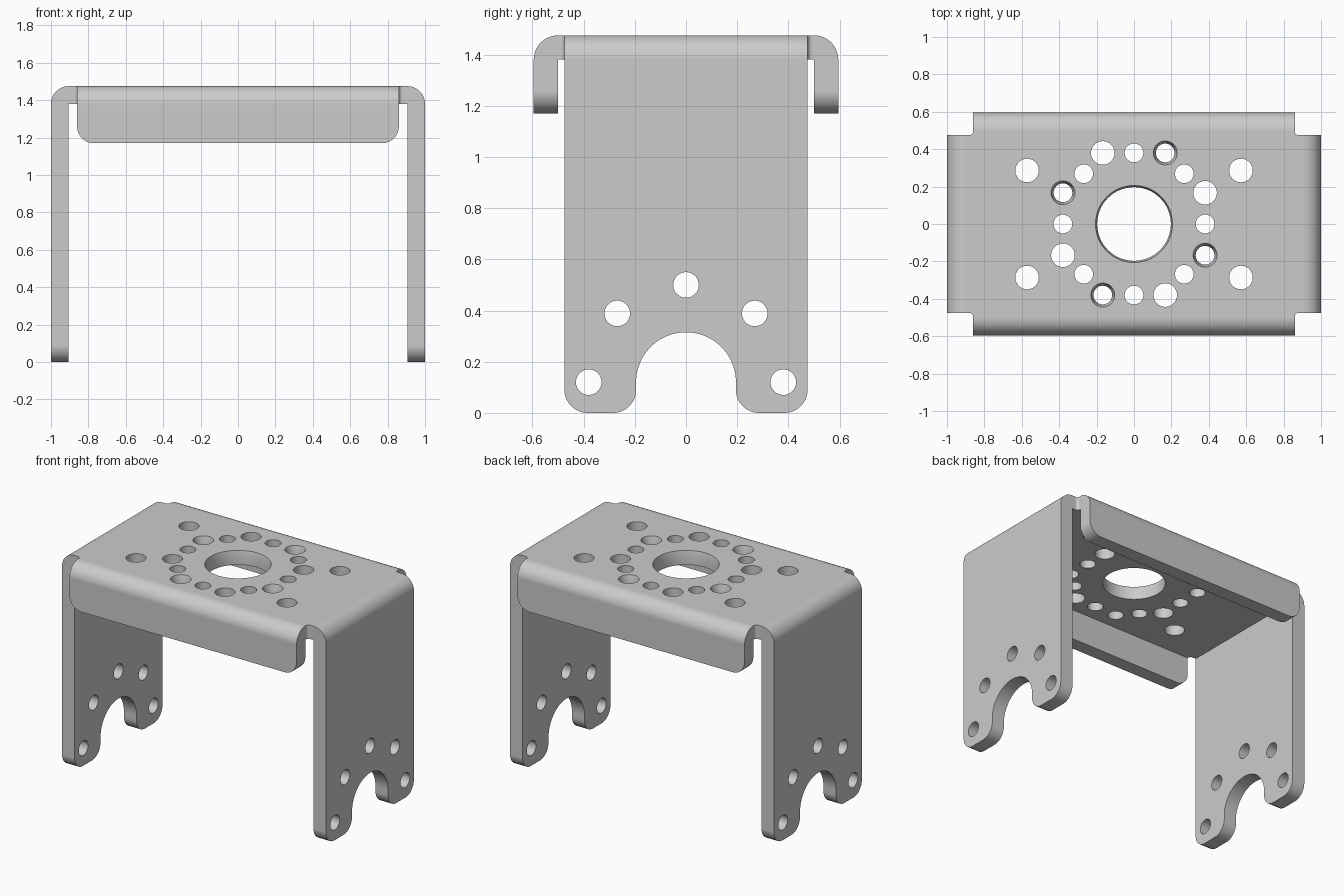
import bpy, bmesh
from math import sin, cos, radians, pi

if "Cube" in bpy.data.objects:
    bpy.data.objects.remove(bpy.data.objects["Cube"], do_unlink=True)

T = 0.095            # sheet thickness, also the outer bend radius
TOP = 1.475          # upper face of the plate
HX, HY = 1.0, 0.595  # half extents of the bracket
LEG_W, LIP_W = 0.475, 0.86
RING = 0.38          # bolt circle radius
CORNER = 0.09

metal = bpy.data.materials.new("grey metal")
metal.diffuse_color = (0.6, 0.6, 0.6, 1)
metal.use_nodes = True
metal.node_tree.nodes["Principled BSDF"].inputs["Base Color"].default_value = metal.diffuse_color


def arc(cx, cy, r, start, end, n=12):
    angles = [radians(start + (end - start) * i / n) for i in range(n + 1)]
    return [(cx + r * cos(a), cy + r * sin(a)) for a in angles]


def circle(cx, cy, r, n=40):
    return arc(cx, cy, r, 0, 360, n)[:-1]


def place(axis, p, t):
    return {"x": (t, p[0], p[1]), "y": (p[0], t, p[1]), "z": (p[0], p[1], t)}[axis]


def loft(bm, axis, lower, upper, a, b):
    """Closed solid between two matching outlines at a and b along an axis."""
    lo = [bm.verts.new(place(axis, p, a)) for p in lower]
    hi = [bm.verts.new(place(axis, p, b)) for p in upper]
    bm.faces.new(lo)
    bm.faces.new(hi[::-1])
    for i in range(len(lo)):
        j = (i + 1) % len(lo)
        bm.faces.new((lo[i], hi[i], hi[j], lo[j]))


def solid(name, axis, pieces):
    """Object made of lofted pieces: (lower outline, upper outline, a, b)."""
    bm = bmesh.new()
    for lower, upper, a, b in pieces:
        loft(bm, axis, lower, upper, a, b)
    bmesh.ops.recalc_face_normals(bm, faces=bm.faces)
    mesh = bpy.data.meshes.new(name)
    bm.to_mesh(mesh)
    bm.free()
    obj = bpy.data.objects.new(name, mesh)
    bpy.context.collection.objects.link(obj)
    mesh.materials.append(metal)
    return obj


def activate(obj):
    bpy.ops.object.select_all(action="DESELECT")
    obj.select_set(True)
    bpy.context.view_layer.objects.active = obj


def cut(obj, cutter, operation="DIFFERENCE"):
    activate(obj)
    mod = obj.modifiers.new("cut", "BOOLEAN")
    mod.operation, mod.solver, mod.object = operation, "EXACT", cutter
    bpy.ops.object.modifier_apply(modifier=mod.name)
    bpy.data.objects.remove(cutter, do_unlink=True)


def finish(obj):
    activate(obj)
    bpy.ops.object.shade_smooth_by_angle(angle=radians(30))
    mod = obj.modifiers.new("even normals", "WEIGHTED_NORMAL")
    mod.keep_sharp = True


def bent_profile(half, bottom, side):
    """Flange section: straight wall with a rounded bend at its top."""
    pts = [(half - T, bottom), (half, bottom)] + arc(half - T, TOP - T, T, 0, 90)
    return [(side * u, z) for u, z in pts]


def turns(x, y):
    """The point repeated at four quarter turns."""
    return [(x, y), (-y, x), (-x, -y), (y, -x)]


# Top plate with filleted corner notches
f = 0.02
quarter = [(HX - T, LEG_W)] + arc(LIP_W + f, LEG_W + f, f, 270, 180, 6) + [(LIP_W, HY - T)]
outline = (quarter + [(-x, y) for x, y in reversed(quarter)]
           + [(-x, -y) for x, y in quarter] + [(x, -y) for x, y in reversed(quarter)])
plate = solid("top_plate", "z", [(outline, outline, TOP - T, TOP)])

# Plain holes in the plate
low, high = TOP - 2 * T, TOP + T
diag = RING * cos(pi / 4)
plain = [(p, 0.05) for p in turns(RING, 0) + turns(diag, diag)]
plain += [(p, 0.063) for p in turns(-0.167, RING)]
plain += [((sx * 0.572, sy * 0.286), 0.063) for sx in (-1, 1) for sy in (-1, 1)]
cut(plate, solid("holes", "z", [(circle(*p, r), circle(*p, r), low, high) for p, r in plain]))

# Tapered holes: a straight bore, then a cone that opens upward
tapered = [((0, 0), 0.197, 0.206, 0.04)]
tapered += [(p, 0.05, 0.064, 0.05) for p in turns(0.167, RING)]
n = 64
cut(plate, solid("bores", "z", [(circle(*p, r, n), circle(*p, r, n), low, high)
                                for p, r, _, _ in tapered]))
cones = []
for p, r, wide, depth in tapered:
    over = wide + (wide - r)          # cone carried on above the plate
    cones.append((circle(*p, r, n), circle(*p, over, n), TOP - depth, TOP + depth))
cut(plate, solid("cones", "z", cones))
finish(plate)

# Legs: bent sheet trimmed to a rounded outline with an arched cutout
ARCH, HUB = 0.195, 0.12
foot = (arc(ARCH + CORNER, CORNER, CORNER, 180, 270)
        + arc(LEG_W - CORNER, CORNER, CORNER, 270, 360) + [(LEG_W, TOP + T)])
leg_outline = (arc(0, HUB, ARCH, 180, 0, 40) + foot
               + [(-y, z) for y, z in reversed(foot)])
leg_holes = [(RING * cos(k * pi / 4), HUB + RING * sin(k * pi / 4)) for k in range(5)]
for name, side in (("left_leg", 1), ("right_leg", -1)):
    section = bent_profile(HX, -T, side)
    leg = solid(name, "y", [(section, section, -HY, HY)])
    cut(leg, solid("trim", "x", [(leg_outline, leg_outline, -2, 2)]), "INTERSECT")
    cut(leg, solid("holes", "x", [(circle(*p, 0.05), circle(*p, 0.05), -2, 2)
                                  for p in leg_holes]))
    finish(leg)

# Front and back lips with rounded lower corners
LIP_Z = 1.17
lip_outline = (arc(-LIP_W + CORNER, LIP_Z + CORNER, CORNER, 180, 270)
               + arc(LIP_W - CORNER, LIP_Z + CORNER, CORNER, 270, 360)
               + [(LIP_W, TOP + T), (-LIP_W, TOP + T)])
for name, side in (("front_lip", -1), ("back_lip", 1)):
    section = bent_profile(HY, LIP_Z - T, side)
    lip = solid(name, "x", [(section, section, -HX, HX)])
    cut(lip, solid("trim", "y", [(lip_outline, lip_outline, -2, 2)]), "INTERSECT")
    finish(lip)
